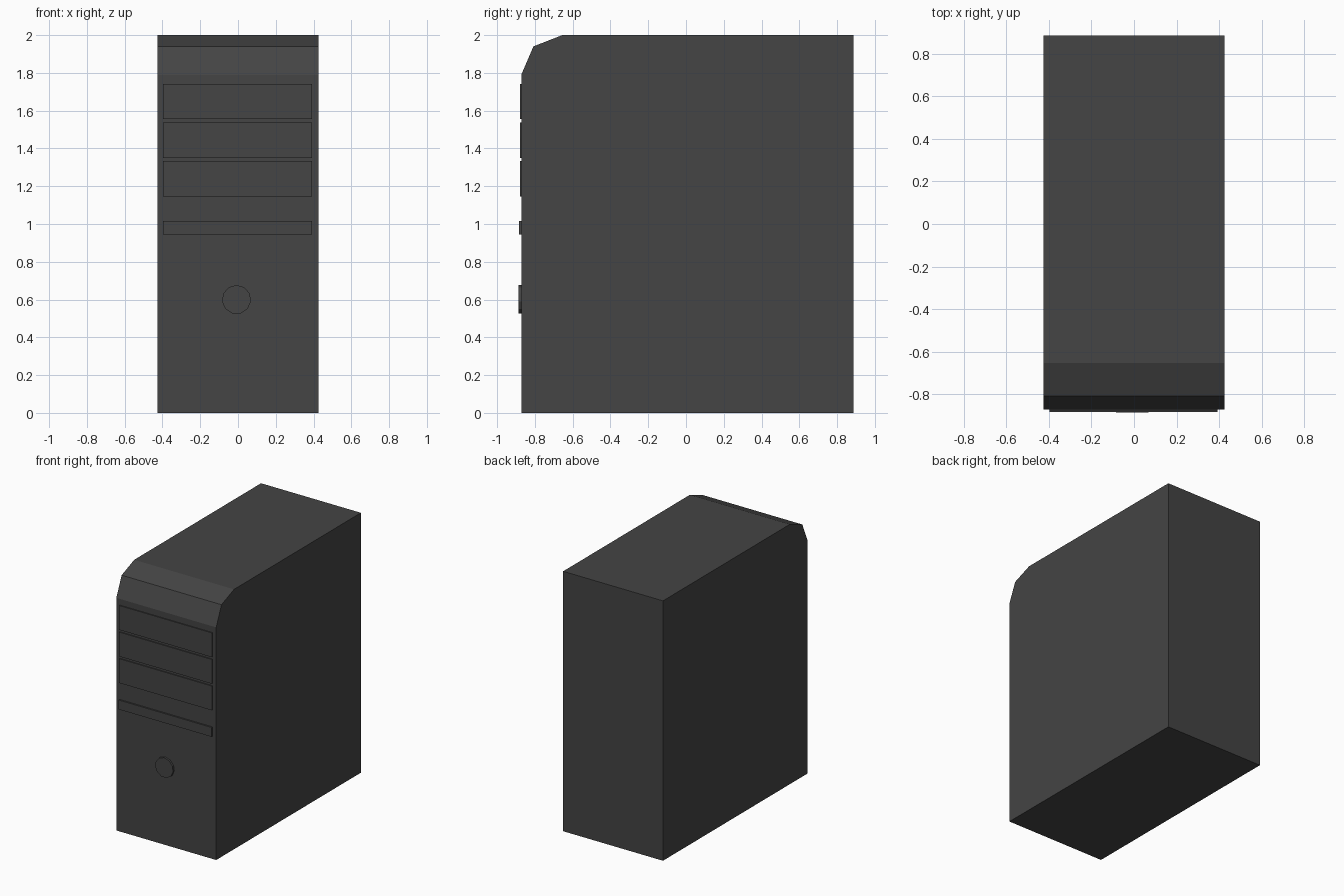
import bpy, bmesh, math

if "Cube" in bpy.data.objects:
    bpy.data.objects.remove(bpy.data.objects["Cube"])

mat = bpy.data.materials.new("charcoal")
mat.diffuse_color = (0.058, 0.058, 0.058, 1)
mat.use_nodes = True
mat.node_tree.nodes["Principled BSDF"].inputs["Base Color"].default_value = mat.diffuse_color


def prism(name, points, to_world, depth):
    """Extrude a closed 2D outline along a world vector."""
    bm = bmesh.new()
    face = bm.faces.new([bm.verts.new(to_world(a, b)) for a, b in points])
    new = bmesh.ops.extrude_face_region(bm, geom=[face])["geom"]
    bmesh.ops.translate(bm, vec=depth, verts=[g for g in new if isinstance(g, bmesh.types.BMVert)])
    bmesh.ops.recalc_face_normals(bm, faces=bm.faces)
    mesh = bpy.data.meshes.new(name)
    bm.to_mesh(mesh)
    bm.free()
    mesh.materials.append(mat)
    obj = bpy.data.objects.new(name, mesh)
    bpy.context.collection.objects.link(obj)
    return obj


FRONT, BACK = -0.872, 0.887

# Case: side profile with a two-step chamfer at the top front
profile = [(FRONT, 0), (BACK, 0), (BACK, 2), (-0.655, 2), (-0.808, 1.94), (FRONT, 1.79)]
prism("case", profile, lambda y, z: (-0.425, y, z), (0.85, 0, 0))


def front_plate(name, points, out):
    prism(name, points, lambda x, z: (x, FRONT + 0.01, z), (0, -out - 0.01, 0))


def rect(x0, x1, z0, z1):
    return [(x0, z0), (x1, z0), (x1, z1), (x0, z1)]


# Three large drive bay covers
for i in range(3):
    top = 1.742 - 0.2045 * i
    front_plate(f"drive_bay_{i + 1}", rect(-0.397, 0.393, top - 0.187, top), 0.008)

# Narrow drive slot
front_plate("narrow_slot", rect(-0.397, 0.393, 0.944, 1.016), 0.012)

# Power button: low-poly disc
sides, r = 11, 0.077
ring = [(-0.008 + r * math.sin(2 * math.pi * k / sides),
         0.6 + r * math.cos(2 * math.pi * k / sides)) for k in range(sides)]
front_plate("power_button", ring, 0.015)
